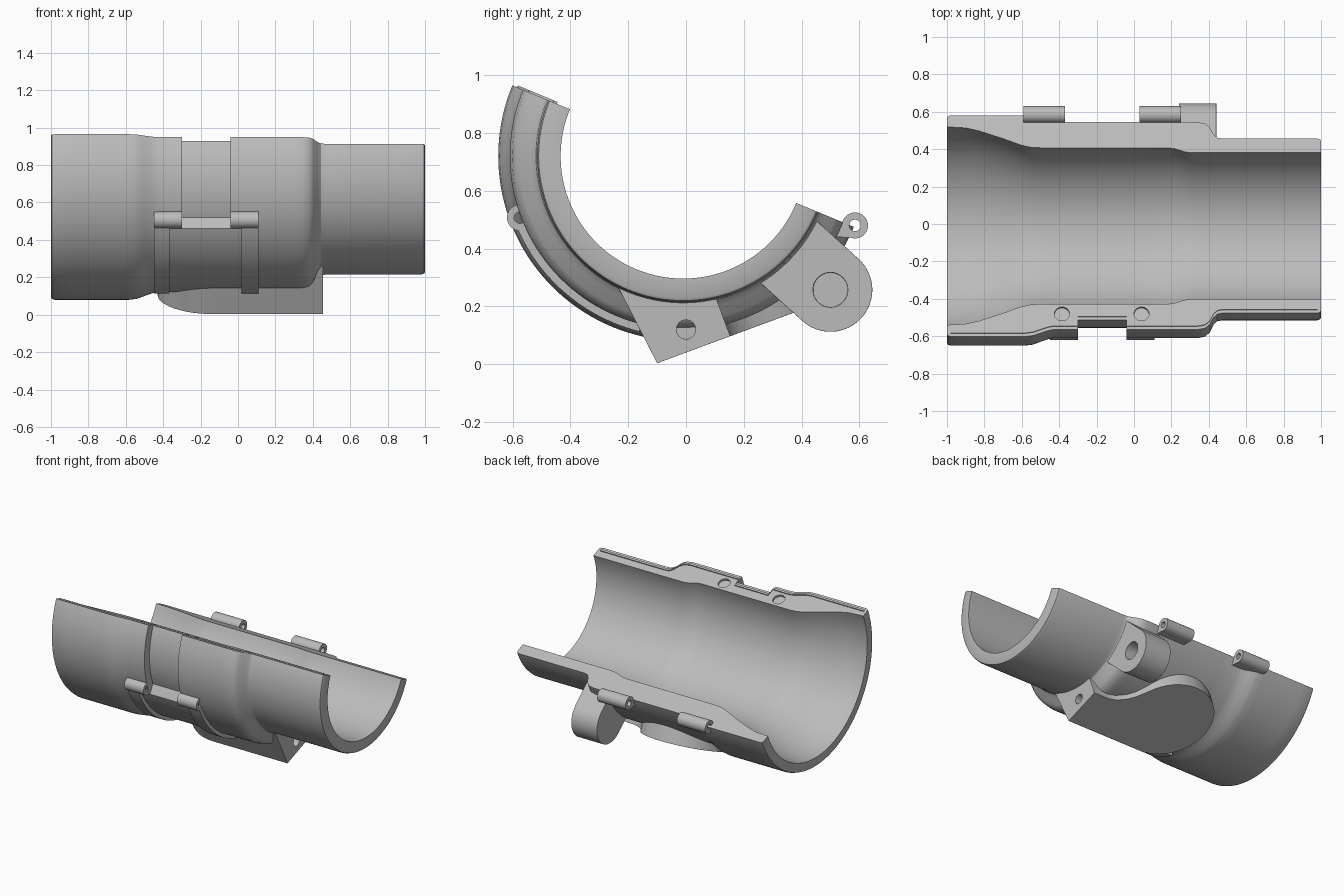
import bpy, bmesh
from math import sin, cos, radians, pi
from mathutils import Vector

cube = bpy.data.objects.get("Cube")
if cube:
    bpy.data.objects.remove(cube, do_unlink=True)

grey = bpy.data.materials.new("plain grey")
grey.use_nodes = True
COLOUR = (0.5, 0.5, 0.5, 1)
grey.diffuse_color = COLOUR
grey.node_tree.nodes["Principled BSDF"].inputs["Base Color"].default_value = COLOUR

AY, AZ = -0.01, 0.72             # pipe axis
A0, A1 = 157.5, 337.5            # cut edges of the half pipe, in degrees


def polar(x, r, deg, cy=AY, cz=AZ):
    a = radians(deg)
    return Vector((x, cy + r * cos(a), cz + r * sin(a)))


def sweep(name, loops, closed=False):
    """Skin a row of matching closed sections, capping the ends if open."""
    bm = bmesh.new()
    rows = [[bm.verts.new(p) for p in loop] for loop in loops]
    n = len(rows[0])
    for i in range(len(rows) if closed else len(rows) - 1):
        a, b = rows[i], rows[(i + 1) % len(rows)]
        for j in range(n):
            k = (j + 1) % n
            bm.faces.new((a[j], a[k], b[k], b[j]))
    if not closed:
        bm.faces.new(rows[0])
        bm.faces.new(rows[-1])
    bmesh.ops.recalc_face_normals(bm, faces=bm.faces)
    mesh = bpy.data.meshes.new(name)
    bm.to_mesh(mesh)
    bm.free()
    ob = bpy.data.objects.new(name, mesh)
    bpy.context.collection.objects.link(ob)
    mesh.materials.append(grey)
    return ob


def rod(name, centre, axis, r, length, n=48):
    u = axis.orthogonal().normalized()
    v = axis.cross(u)
    ring = [centre + r * (u * cos(2 * pi * i / n) + v * sin(2 * pi * i / n)) for i in range(n)]
    return sweep(name, [[p + axis * s * length / 2 for p in ring] for s in (-1, 1)])


def activate(ob):
    bpy.ops.object.select_all(action='DESELECT')
    ob.select_set(True)
    bpy.context.view_layer.objects.active = ob


def cut(ob, cutter):
    mod = ob.modifiers.new("cut", 'BOOLEAN')
    mod.operation = 'DIFFERENCE'
    mod.solver = 'EXACT'
    mod.object = cutter
    activate(ob)
    bpy.ops.object.modifier_apply(modifier=mod.name)
    bpy.data.objects.remove(cutter, do_unlink=True)


def smooth(ob):
    activate(ob)
    bpy.ops.object.shade_smooth_by_angle(angle=radians(32))


def bevel(ob, width):
    mod = ob.modifiers.new("round", 'BEVEL')
    mod.width = width
    mod.segments = 3
    mod.angle_limit = radians(40)


def lerp(points, x):
    for (xa, ra), (xb, rb) in zip(points, points[1:]):
        if x <= xb:
            return ra + (rb - ra) * (x - xa) / (xb - xa)
    return points[-1][1]


X = Vector((1, 0, 0))

# Half pipe shell with stepped bore and a clip notch on the front
OUTER = [(-1, .625), (-.995, .635), (-.98, .64), (-.58, .64), (-.54, .635), (-.5, .62),
         (-.46, .606), (-.43, .6), (.34, .6), (.38, .592), (.405, .57), (.425, .53),
         (.445, .51), (.47, .505), (.98, .505), (.995, .5), (1, .49)]
INNER = [(-1, .573), (-.9, .567), (-.83, .55), (-.7, .505), (-.6, .466), (-.55, .455),
         (-.5, .452), (.18, .452), (.22, .446), (.27, .429), (.3, .424), (1, .424)]
N0, N1 = -.30, -.04
stations = sorted({p[0] for p in OUTER + INNER} | {N0, N0 + .001, N1 - .001, N1})


def outer(x, deg):
    r = lerp(OUTER, x)
    if N0 < x < N1:
        ramp = min(max((deg - 201.5) / 4.2, 0), 1)
        r = .545 + (r - .545) * ramp
    return r


angles = sorted([A0 + (A1 - A0) * i / 72 for i in range(73)] + [201.5, 205.7])
shell = sweep("half_pipe", [
    [polar(x, outer(x, a), a) for x in stations]
    + [polar(x, lerp(INNER, x), a) for x in reversed(stations)] for a in angles])

# Shallow round pockets in the front cut face
up = Vector((0, sin(radians(A0)), -cos(radians(A0))))
for px in (-.385, .04):
    cut(shell, rod("pocket_cutter", polar(px, .509, A0), up, .04, .03, 32))
smooth(shell)

# Thin sealing rim along the front cut face
rim = []
for x in stations:
    if abs(x) < .99:
        lo, hi = (polar(x, outer(x, A0) - d, A0) for d in (.032, .018))
        rim.append([lo, hi, hi + up * .007, lo + up * .007])
sweep("sealing_rim", rim)


# Hinge knuckles, front and back
def knuckle(name, x0, x1, cy, cz):
    loops = []
    for i in range(32):
        a = 360 * i / 32
        loops.append([polar(x, r, a, cy, cz)
                      for x, r in ((x0, .045), (x1, .045), (x1, .02), (x0, .02))])
    smooth(sweep(name, loops, closed=True))


for i, (x0, x1) in enumerate(((-.45, -.30), (-.04, .11))):
    knuckle(f"front_knuckle_{i + 1}", x0, x1, -.575, .507)
for i, (x0, x1) in enumerate(((-.59, -.37), (.03, .25))):
    knuckle(f"back_knuckle_{i + 1}", x0, x1, .585, .48)
    web = [(.54, .49), (.585, .437), (.525, .44), (.49, .47)]
    sweep(f"back_knuckle_web_{i + 1}", [[(x, y, z) for y, z in web] for x in (x0, x1)])

# Curved ribs running down from the front knuckles
for i, (x0, x1) in enumerate(((-.45, -.365), (.02, .11))):
    rib = sweep(f"front_rib_{i + 1}", [
        [polar(x, r, 204 + 52 * k / 24)
         for x, r in ((x0, .57), (x1, .57), (x1, .626), (x0, .626))] for k in range(25)])
    smooth(rib)

# Flat underside housing: round pod flowing into a square block
tilt = radians(20.3)
U = Vector((0, cos(tilt), sin(tilt)))
N = Vector((0, -sin(tilt), cos(tilt)))
corner = Vector((0, -.1, .003))
outline = [(.455, 0), (.455, .27), (.34, .27), (.28, .285), (.22, .325), (.18, .37)]
for k in range(33):
    a = radians(28 + (270 - 28) * k / 32)
    outline.append((-.13 + .3 * cos(a), .3 + .3 * sin(a)))


def housing_point(x, u, depth):
    draft = .12 * depth if u < .05 else 0
    return corner + X * x + U * (u - draft) + N * depth


housing = sweep("underside_housing",
                [[housing_point(x, u, d) for x, u in outline] for d in (0, .32)])
cut(housing, rod("bore_cutter", Vector((0, AY, AZ)), X, .47, 3, 96))
cut(housing, rod("screw_hole_cutter", Vector((.455, 0, .12)), X, .033, .16, 32))
bevel(housing, .012)
smooth(housing)

# Side lug: rounded arm with a blind hole
lug_y, lug_z, lug_r = .5, .257, .145
aim = -42.2
arm = [polar(0, lug_r, aim - 90 + 180 * k / 32, lug_y, lug_z) for k in range(33)]
back = polar(0, .29, aim + 180, 0, 0)
arm += [arm[-1] + back, arm[0] + back]
lug = sweep("side_lug", [[p + X * x for p in arm] for x in (.24, .44)])
cut(lug, rod("bore_cutter", Vector((0, AY, AZ)), X, .47, 3, 96))
cut(lug, rod("lug_hole_cutter", Vector((.44, lug_y, lug_z)), X, .06, .2))
bevel(lug, .008)
smooth(lug)
